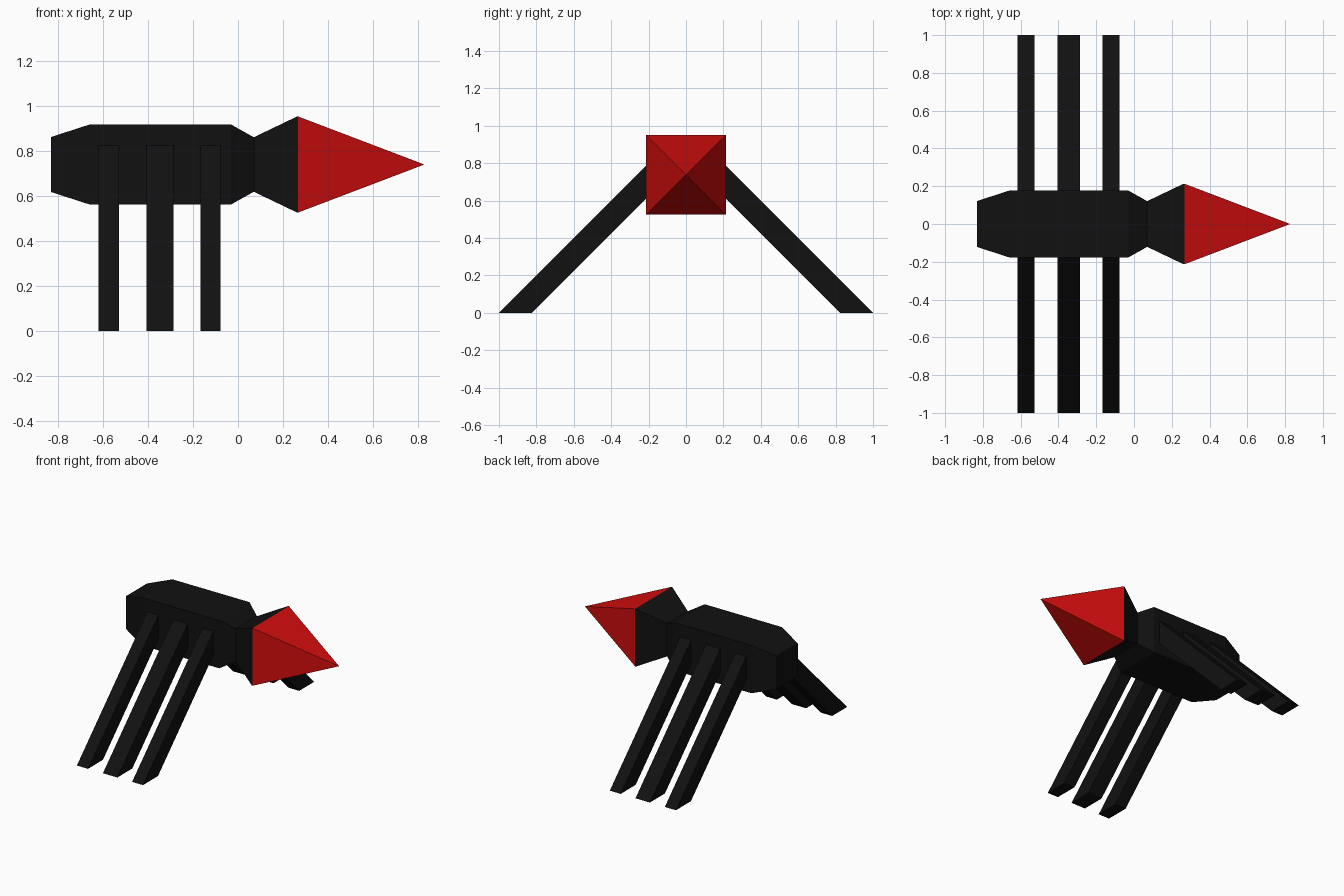
import bpy, bmesh

if "Cube" in bpy.data.objects:
    bpy.data.objects.remove(bpy.data.objects["Cube"])

def material(name, rgb):
    m = bpy.data.materials.new(name)
    m.diffuse_color = (*rgb, 1)
    m.use_nodes = True
    m.node_tree.nodes["Principled BSDF"].inputs["Base Color"].default_value = m.diffuse_color
    return m

black = material("black", (0.0055, 0.0055, 0.0055))
red = material("red", (0.64, 0.004, 0.004))
AXIS_Z = 0.739

def finish(name, bm, mat):
    bmesh.ops.recalc_face_normals(bm, faces=bm.faces)
    me = bpy.data.meshes.new(name)
    bm.to_mesh(me)
    bm.free()
    me.materials.append(mat)
    ob = bpy.data.objects.new(name, me)
    bpy.context.collection.objects.link(ob)
    return ob

def square_loft(name, sections, mat, tip=None, cap_end=False):
    """Square rings (x, half size) joined along x, optionally ending in a point."""
    bm = bmesh.new()
    rings = [[bm.verts.new((x, sy * h, AXIS_Z + sz * h))
              for sy, sz in ((-1, -1), (1, -1), (1, 1), (-1, 1))]
             for x, h in sections]
    for a, b in zip(rings, rings[1:]):
        for i in range(4):
            j = (i + 1) % 4
            bm.faces.new((a[i], a[j], b[j], b[i]))
    if tip is None:
        bm.faces.new(rings[0])
    else:
        t = bm.verts.new((tip, 0, AXIS_Z))
        for i in range(4):
            bm.faces.new((rings[-1][i], rings[-1][(i + 1) % 4], t))
    return finish(name, bm, mat)

# Body, neck and back of head
square_loft("body", [(-0.83, 0.122), (-0.66, 0.177), (-0.03, 0.177),
                     (0.07, 0.121), (0.262, 0.213), (0.267, 0.213)], black)

# Pointed red beak
square_loft("beak", [(0.267, 0.213)], red, tip=0.827)

# Three slanted legs on each side, cut flat at the floor
profile = [(1.0, 0.0), (0.825, 0.0), (0.17, 0.655), (0.17, 0.83)]
for label, x0, x1 in (("back", -0.618, -0.527), ("middle", -0.405, -0.287),
                      ("front", -0.166, -0.077)):
    for side, s in (("left", 1), ("right", -1)):
        bm = bmesh.new()
        a = [bm.verts.new((x0, s * y, z)) for y, z in profile]
        b = [bm.verts.new((x1, s * y, z)) for y, z in profile]
        bm.faces.new(a)
        bm.faces.new(b)
        for i in range(4):
            j = (i + 1) % 4
            bm.faces.new((a[i], a[j], b[j], b[i]))
        finish(f"{label}_{side}_leg", bm, black)
